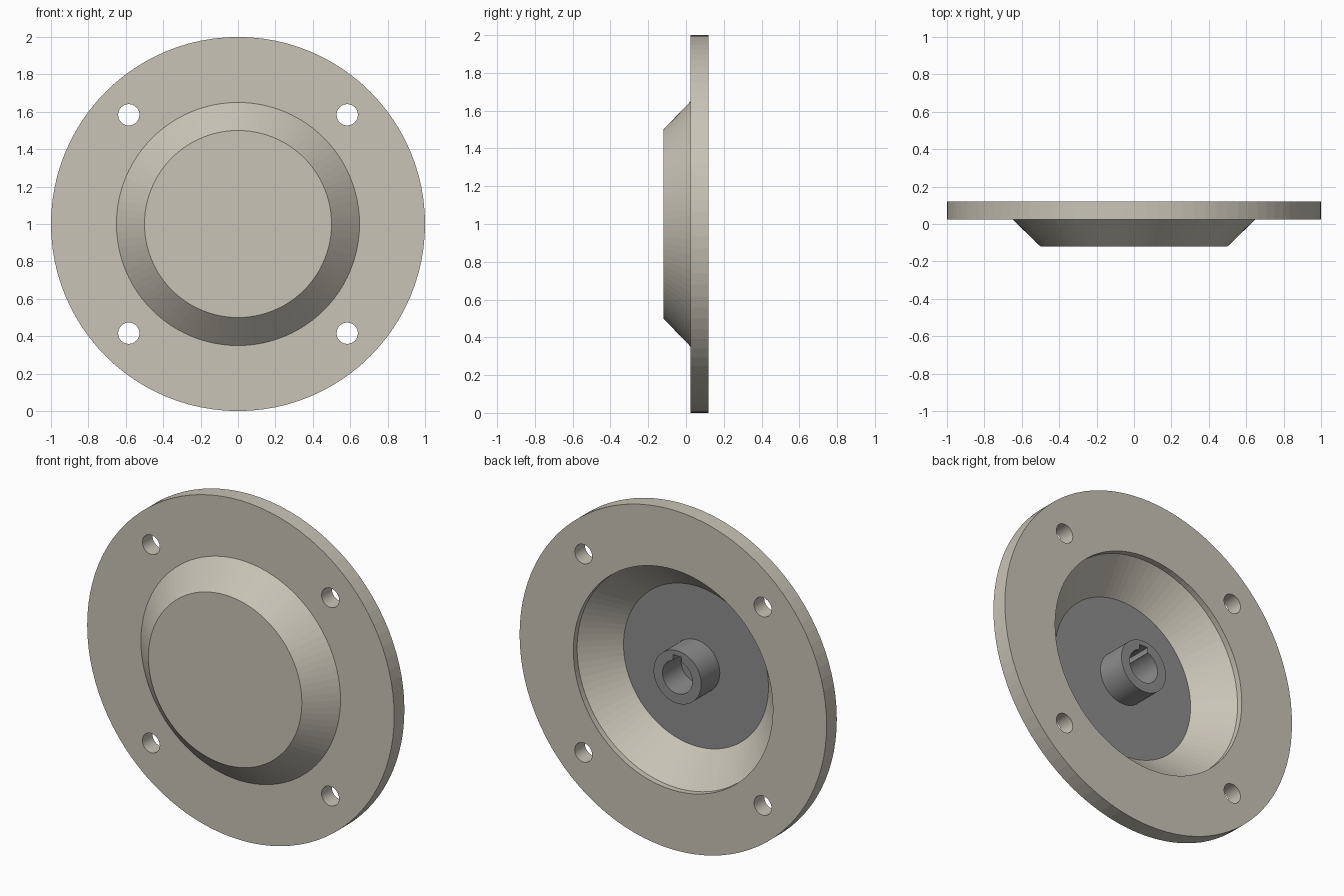
import bpy, bmesh
from math import sin, cos, pi

if "Cube" in bpy.data.objects:
    bpy.data.objects.remove(bpy.data.objects["Cube"])

CZ = 1.0  # height of the turning axis


def material(name, color):
    m = bpy.data.materials.new(name)
    m.diffuse_color = color
    m.use_nodes = True
    m.node_tree.nodes["Principled BSDF"].inputs["Base Color"].default_value = m.diffuse_color
    return m


def lathe(name, profile, mat=None, segs=96, x=0.0, z=0.0):
    """Turn (radius, y) points about the y axis; both ends are capped."""
    bm = bmesh.new()
    rings = [[bm.verts.new((x + r * sin(2 * pi * i / segs), y,
                            CZ + z + r * cos(2 * pi * i / segs)))
              for i in range(segs)] for r, y in profile]
    for a, b in zip(rings, rings[1:]):
        for i in range(segs):
            j = (i + 1) % segs
            bm.faces.new((a[i], a[j], b[j], b[i]))
    bm.faces.new(rings[0])
    bm.faces.new(rings[-1])
    bmesh.ops.recalc_face_normals(bm, faces=bm.faces)
    me = bpy.data.meshes.new(name)
    bm.to_mesh(me)
    bm.free()
    ob = bpy.data.objects.new(name, me)
    bpy.context.collection.objects.link(ob)
    if mat:
        me.materials.append(mat)
    return ob


def cut(target, cutter):
    """Subtract the cutter from the target, then discard it."""
    cutter.hide_render = True
    mod = target.modifiers.new("cut", 'BOOLEAN')
    mod.operation = 'DIFFERENCE'
    mod.solver = 'EXACT'
    mod.object = cutter
    bpy.context.view_layer.objects.active = target
    bpy.ops.object.modifier_apply(modifier=mod.name)
    bpy.data.objects.remove(cutter)


beige = material("beige_metal", (0.58, 0.55, 0.47, 1))
grey = material("grey_metal", (0.27, 0.27, 0.27, 1))

# Dished flange: front boss, flat rim, hollow back
flange = lathe("flange", [(0.50, -0.12), (0.65, 0.025), (1.0, 0.025), (1.0, 0.12),
                          (0.65, 0.12), (0.65, 0.085), (0.465, -0.10)], beige)

# Four bolt holes
for sx in (-1, 1):
    for sz in (-1, 1):
        cut(flange, lathe("bolt_hole", [(0.057, -0.2), (0.057, 0.3)],
                          segs=32, x=sx * 0.584, z=sz * 0.584))

# Round plate on the floor of the dish
FLOOR = -0.093
lathe("inner_plate", [(0.465, -0.10), (0.472, FLOOR)], grey)

# Hub with a bore and a keyway at the top
hub = lathe("hub", [(0.155, FLOOR), (0.155, 0.08)], grey, segs=64)
cut(hub, lathe("bore", [(0.097, -0.2), (0.097, 0.2)], segs=64))
bpy.ops.mesh.primitive_cube_add(size=1, location=(0, 0, CZ + 0.0625))
key = bpy.context.object
key.name = "keyway"
key.scale = (0.056, 0.4, 0.125)
bpy.context.view_layer.update()
cut(hub, key)
